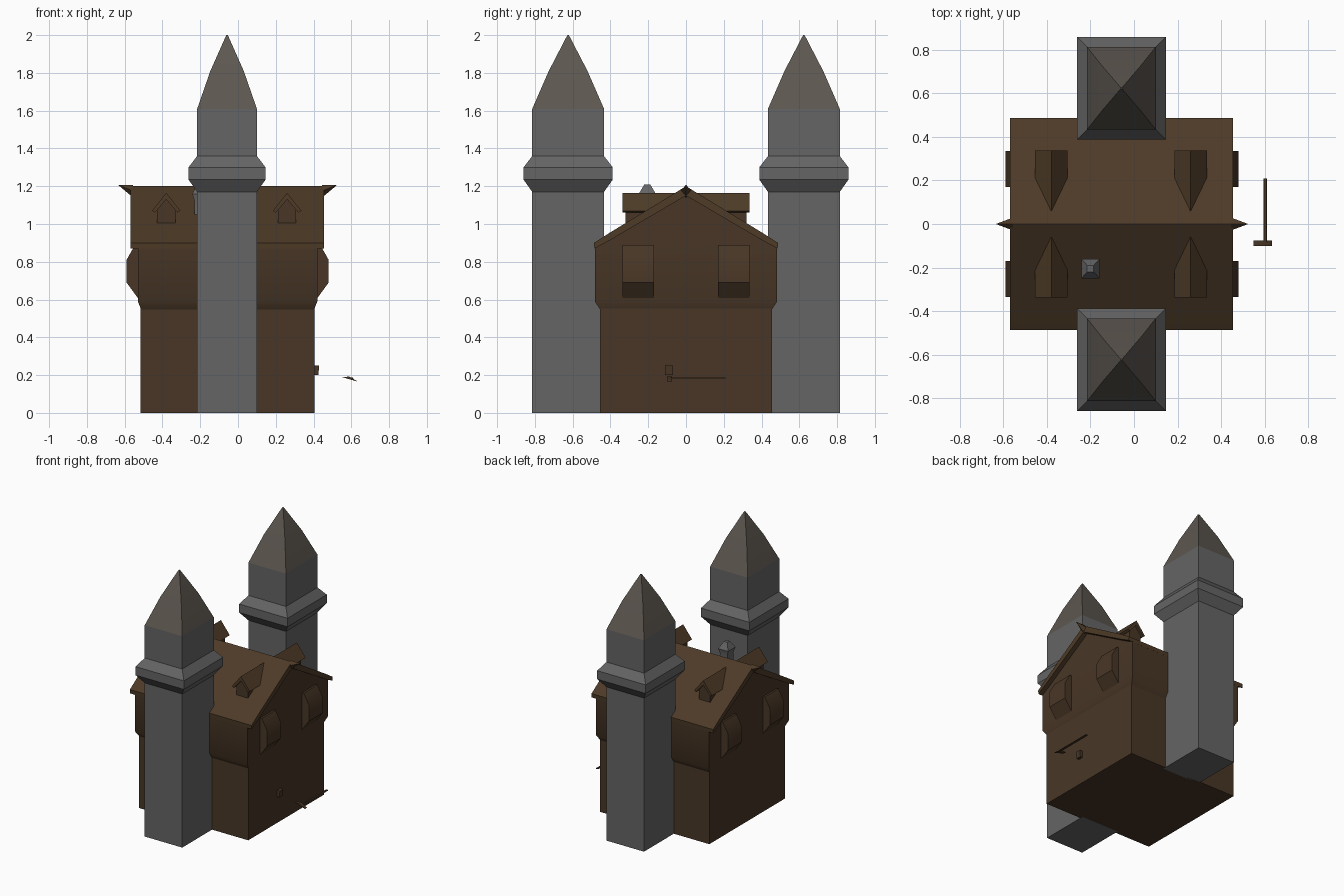
import bpy, bmesh

if "Cube" in bpy.data.objects:
    bpy.data.objects.remove(bpy.data.objects["Cube"])


def mat(name, rgb):
    m = bpy.data.materials.new(name)
    m.diffuse_color = (*rgb, 1)
    m.use_nodes = True
    m.node_tree.nodes["Principled BSDF"].inputs["Base Color"].default_value = m.diffuse_color
    return m


BROWN = mat("brown", (0.065, 0.037, 0.019))
ROOF = mat("roof_brown", (0.075, 0.043, 0.02))
GREY = mat("stone_grey", (0.13, 0.13, 0.13))
CAP = mat("cap_grey_brown", (0.11, 0.095, 0.08))


def finish(name, bm, material):
    bmesh.ops.recalc_face_normals(bm, faces=bm.faces[:])
    me = bpy.data.meshes.new(name)
    bm.to_mesh(me)
    bm.free()
    me.materials.append(material)
    ob = bpy.data.objects.new(name, me)
    bpy.context.collection.objects.link(ob)
    return ob


def loft(name, cx, cy, rings, material):
    """Rectangular rings (half_x, half_y, z) stacked upward."""
    bm = bmesh.new()
    loops = [[bm.verts.new((cx + sx * hx, cy + sy * hy, z))
              for sx, sy in ((-1, -1), (1, -1), (1, 1), (-1, 1))]
             for hx, hy, z in rings]
    for a, b in zip(loops, loops[1:]):
        for i in range(4):
            j = (i + 1) % 4
            bm.faces.new((a[i], a[j], b[j], b[i]))
    bm.faces.new(loops[0])
    bm.faces.new(loops[-1])
    return finish(name, bm, material)


def extrude(name, profile, start, end, axis, material):
    """Closed profile swept along x or y; profile is (other axis, z)."""
    bm = bmesh.new()
    place = (lambda t, p: (t, p[0], p[1])) if axis == "x" else (lambda t, p: (p[0], t, p[1]))
    a = [bm.verts.new(place(start, p)) for p in profile]
    b = [bm.verts.new(place(end, p)) for p in profile]
    n = len(profile)
    for i in range(n):
        j = (i + 1) % n
        bm.faces.new((a[i], a[j], b[j], b[i]))
    bm.faces.new(a)
    bm.faces.new(b)
    return finish(name, bm, material)


CX = -0.055

# Main hall: lower storey, jettied upper storey and gable
loft("lower_storey", CX, 0, [(0.46, 0.455, 0), (0.46, 0.455, 0.58)], BROWN)
loft("upper_storey", CX, 0, [(0.455, 0.45, 0.54), (0.475, 0.483, 0.59), (0.475, 0.483, 0.9)], BROWN)
extrude("gable_walls", [(-0.46, 0.88), (0.46, 0.88), (0.41, 0.93), (0, 1.18), (-0.41, 0.93)],
        CX - 0.475, CX + 0.475, "x", BROWN)

# Roof slab with flared eaves
extrude("roof", [(-0.487, 0.9), (-0.41, 0.95), (0, 1.2), (0.41, 0.95), (0.487, 0.9),
                 (0.485, 0.87), (0.41, 0.91), (0, 1.15), (-0.41, 0.91), (-0.485, 0.87)],
        -0.57, 0.455, "x", ROOF)

# Pointed ridge beam projecting past both gables
bm = bmesh.new()
tips = [bm.verts.new((CX + s * 0.58, 0, 1.207)) for s in (-1, 1)]
for s, tip in ((-1, tips[0]), (1, tips[1])):
    q = [bm.verts.new((CX + s * 0.5, y, z))
         for y, z in ((-0.03, 1.175), (0, 1.207), (0.03, 1.175), (0, 1.14))]
    bm.faces.new(q)
    for i in range(4):
        bm.faces.new((q[i], q[(i + 1) % 4], tip))
finish("ridge_points", bm, ROOF)

for s in (-1, 1):
    side = "front" if s < 0 else "back"

    # Tower: shaft, flared parapet, belfry and spire
    w, d = 0.158, 0.19
    loft(side + "_tower", CX - 0.003, s * 0.624,
         [(w, d, 0), (w, d, 1.17), (w + 0.046, d + 0.046, 1.235),
          (w + 0.046, d + 0.046, 1.30), (w, d, 1.36), (w, d, 1.61)], GREY)
    loft(side + "_spire", CX - 0.003, s * 0.624,
         [(w, d, 1.61), (w * 0.56, d * 0.54, 1.81), (0.004, 0.004, 2.0)], CAP)

    # Dormers on each roof slope
    for x, end in ((-0.38, "left"), (0.26, "right")):
        extrude(f"{side}_{end}_dormer", [(x - 0.048, 0.95), (x + 0.048, 0.95),
                (x + 0.048, 1.09), (x, 1.15), (x - 0.048, 1.09)],
                s * 0.1, s * 0.32, "y", BROWN)
        extrude(f"{side}_{end}_dormer_roof", [(x - 0.075, 1.07), (x, 1.165), (x + 0.075, 1.07),
                (x + 0.06, 1.06), (x, 1.13), (x - 0.06, 1.06)],
                s * 0.06, s * 0.337, "y", ROOF)

    # Oriel bays on each gable end
    for e, end in ((-1, "left"), (1, "right")):
        prof = [(CX + e * o, z) for o, z in
                ((0.44, 0.56), (0.535, 0.69), (0.535, 0.81), (0.49, 0.89), (0.44, 0.89))]
        extrude(f"{side}_{end}_bay", prof, s * 0.17, s * 0.335, "y", BROWN)

# Small chimney on the front slope
loft("chimney", -0.2, -0.205, [(0.03, 0.045, 1.0), (0.03, 0.035, 1.12), (0.042, 0.045, 1.16),
                               (0.015, 0.015, 1.21)], GREY)

# Loose bracket beside the right gable, with its small wall stub
extrude("bracket_bar", [(0.594, 0.18), (0.612, 0.18), (0.608, 0.187), (0.598, 0.187)],
        -0.08, 0.21, "y", BROWN)
extrude("bracket_end", [(0.55, 0.19), (0.59, 0.192), (0.635, 0.165), (0.59, 0.178)],
        -0.1, -0.075, "y", BROWN)
loft("wall_stub", 0.41, -0.09, [(0.015, 0.02, 0.2), (0.02, 0.02, 0.25)], BROWN)

# Smooth shading with sharp edges kept
bpy.ops.object.select_all(action="SELECT")
bpy.context.view_layer.objects.active = bpy.context.scene.objects[0]
bpy.ops.object.shade_smooth_by_angle(angle=0.6)
